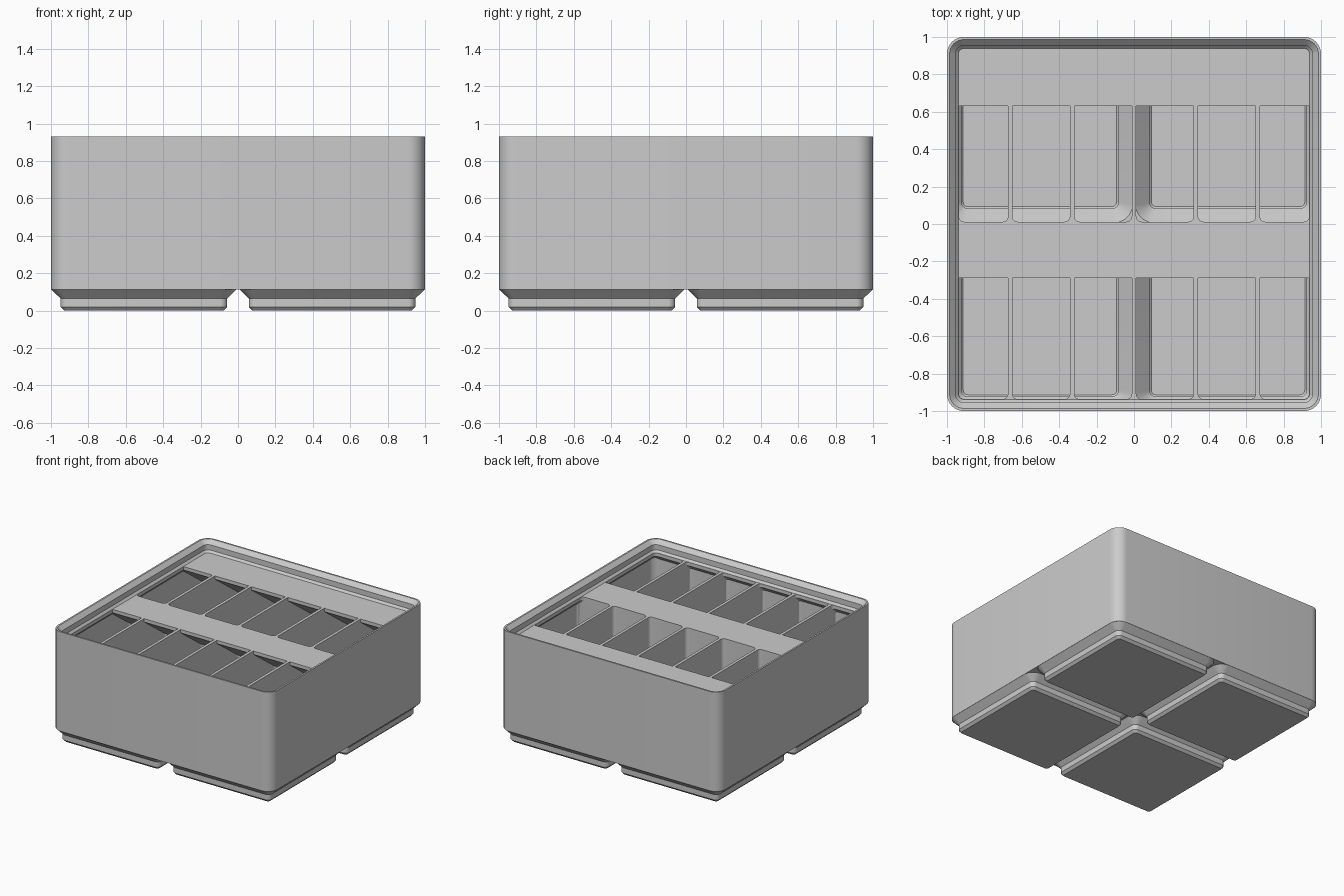
import bpy, bmesh, math

if "Cube" in bpy.data.objects:
    bpy.data.objects.remove(bpy.data.objects["Cube"])

grey = bpy.data.materials.new("light grey plastic")
grey.use_nodes = True
GREY = (0.6, 0.6, 0.6, 1)
grey.diffuse_color = GREY
grey.node_tree.nodes["Principled BSDF"].inputs["Base Color"].default_value = GREY


def ring(bm, x0, x1, y0, y1, z, r, seg=8):
    """Rounded rectangle of vertices at height z."""
    verts = []
    corners = [(x1 - r, y1 - r), (x0 + r, y1 - r), (x0 + r, y0 + r), (x1 - r, y0 + r)]
    for q, (cx, cy) in enumerate(corners):
        for i in range(seg + 1):
            a = math.pi / 2 * (q + i / seg)
            verts.append(bm.verts.new((cx + r * math.cos(a), cy + r * math.sin(a), z)))
    return verts


def loft(bm, sections):
    """Closed solid through sections (x0, x1, y0, y1, z, r)."""
    rings = [ring(bm, *s) for s in sections]
    n = len(rings[0])
    for low, high in zip(rings, rings[1:]):
        for i in range(n):
            j = (i + 1) % n
            bm.faces.new((low[i], low[j], high[j], high[i]))
    bm.faces.new(rings[0][::-1])
    bm.faces.new(rings[-1])


def square(cx, cy, profile):
    """Sections around a centre from (half size, z, corner radius)."""
    return [(cx - h, cx + h, cy - h, cy + h, z, r) for h, z, r in profile]


def finish(bm, name):
    bmesh.ops.recalc_face_normals(bm, faces=bm.faces)
    mesh = bpy.data.meshes.new(name)
    bm.to_mesh(mesh)
    bm.free()
    mesh.materials.append(grey)
    ob = bpy.data.objects.new(name, mesh)
    bpy.context.collection.objects.link(ob)
    return ob


def solid(name, *section_lists):
    bm = bmesh.new()
    for s in section_lists:
        loft(bm, s)
    return finish(bm, name)


def combine(target, tool, operation):
    """Boolean the tool into the target and discard the tool."""
    tool.hide_render = True
    mod = target.modifiers.new("combine", 'BOOLEAN')
    mod.operation, mod.object, mod.solver = operation, tool, 'EXACT'
    bpy.context.view_layer.objects.active = target
    bpy.ops.object.modifier_apply(modifier=mod.name)
    bpy.data.objects.remove(tool)


TOP = 0.838            # height of dividers and label shelves
WALL, LIP = 0.977, 0.936
PITCH, HALF = 0.331, 0.012
CELL = 0.503
cells = [(x, y) for x in (-CELL, CELL) for y in (-CELL, CELL)]

# Outer shell with four stepped feet
box = solid("storage_bin", square(0, 0, [(1, 0.114, 0.09), (1, 0.93, 0.09)]))
foot = [(0.426, 0, 0.02), (0.445, 0.02, 0.038), (0.445, 0.064, 0.038),
        (0.496, 0.114, 0.089), (0.496, 0.12, 0.089)]
feet = solid("feet", *[square(x, y, foot) for x, y in cells])
combine(box, feet, 'UNION')

# Hollow space: wells inside the feet below one large chamber
well = [(0.41, 0.03, 0.025), (0.42, 0.04, 0.035), (0.42, 0.075, 0.035), (0.5, 0.155, 0.1)]
cavity = solid("cavity", *[square(x, y, well) for x, y in cells])
chamber = solid("chamber", square(0, 0, [(0.98, 0.15, 0.07), (0.98, 0.88, 0.07)]))
combine(cavity, chamber, 'UNION')

# Split the hollow into twelve compartments that narrow under the lip
compartments = []
for col in range(6):
    for row in range(2):
        sections = []
        for z, edge in ((0.01, WALL), (0.77, WALL), (0.81, LIP), (0.845, LIP)):
            x0 = -edge if col == 0 else (col - 3) * PITCH + HALF
            x1 = edge if col == 5 else (col - 2) * PITCH - HALF
            y0, y1 = (HALF, edge) if row else (-edge, -HALF)
            sections.append((x0, x1, y0, y1, z, 0.028))
        compartments.append(sections)
combine(cavity, solid("compartments", *compartments), 'INTERSECT')

# Label shelves: sloped wedges kept solid along the back of each row
for front, back in ((-0.29, 0.0), (0.63, 0.99)):
    bm = bmesh.new()
    drop = (back - front) * 0.73
    profile = [(front, 0.87), (front, 0.81), (back, 0.81 - drop), (back, 0.87)]
    face = bm.faces.new([bm.verts.new((-1.1, y, z)) for y, z in profile])
    extruded = bmesh.ops.extrude_face_region(bm, geom=[face])["geom"]
    moved = [v for v in extruded if isinstance(v, bmesh.types.BMVert)]
    bmesh.ops.translate(bm, verts=moved, vec=(2.2, 0, 0))
    combine(cavity, finish(bm, "shelf"), 'DIFFERENCE')

combine(box, cavity, 'DIFFERENCE')

# Stepped stacking lip
lip = [(0.938, TOP, 0.028), (0.954, 0.855, 0.044), (0.954, 0.898, 0.044),
       (0.986, 0.93, 0.076), (0.986, 0.96, 0.076)]
combine(box, solid("lip", square(0, 0, lip)), 'DIFFERENCE')

# Smooth the rounded corners and keep the edges sharp
bpy.ops.object.select_all(action='DESELECT')
box.select_set(True)
bpy.context.view_layer.objects.active = box
bpy.ops.object.shade_smooth_by_angle(angle=math.radians(30))
